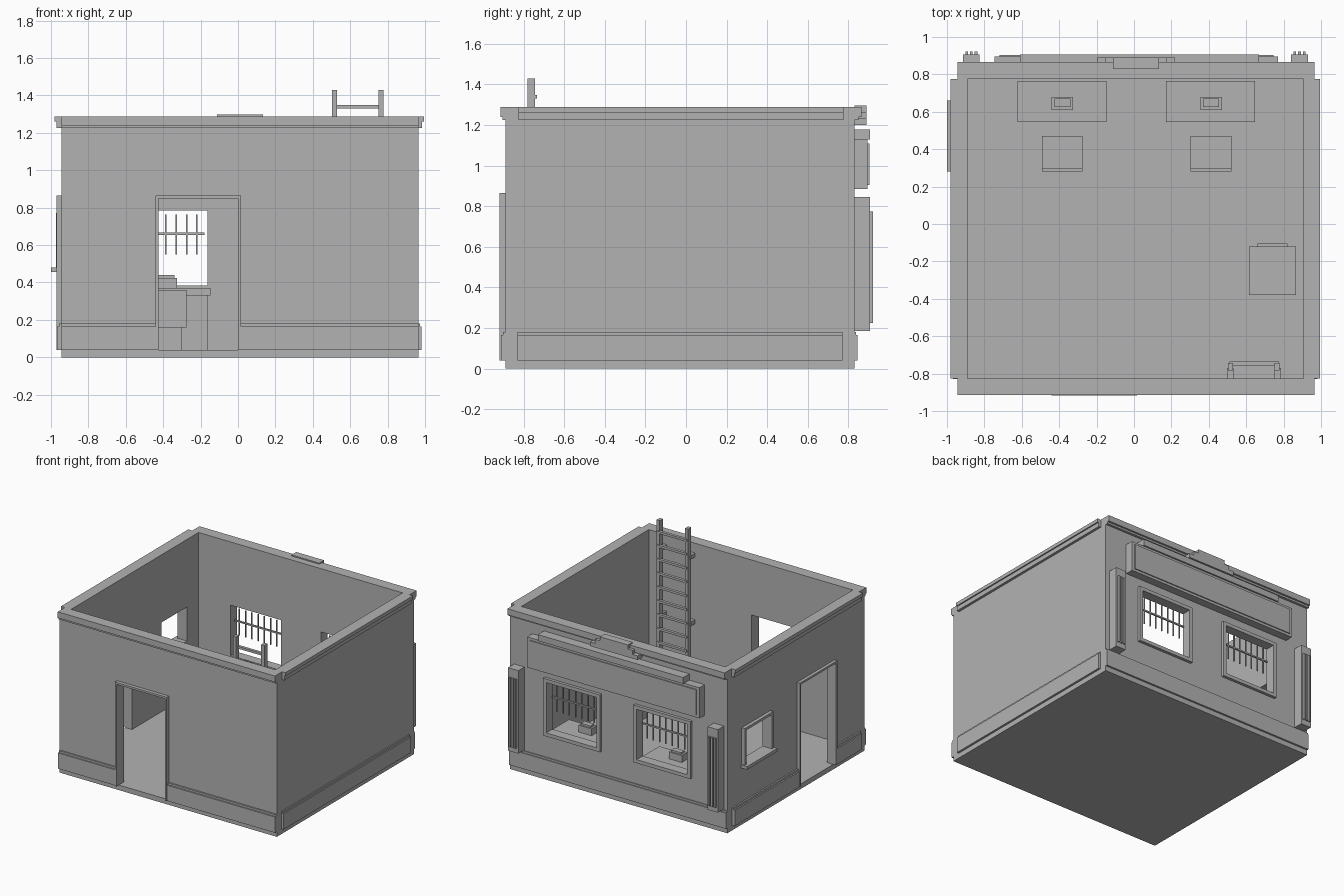
import bpy
import bmesh

old = bpy.data.objects.get("Cube")
if old:
    bpy.data.objects.remove(old)

grey = bpy.data.materials.new("plain grey")
grey.use_nodes = True
grey.diffuse_color = (0.45, 0.45, 0.45, 1)
grey.node_tree.nodes["Principled BSDF"].inputs["Base Color"].default_value = (0.45, 0.45, 0.45, 1)


def part(name, *boxes):
    """One object from boxes given as (x0, x1, y0, y1, z0, z1)."""
    bm = bmesh.new()
    for x0, x1, y0, y1, z0, z1 in boxes:
        for v in bmesh.ops.create_cube(bm, size=1)["verts"]:
            v.co = (x1 if v.co.x > 0 else x0,
                    y1 if v.co.y > 0 else y0,
                    z1 if v.co.z > 0 else z0)
    mesh = bpy.data.meshes.new(name)
    bm.to_mesh(mesh)
    bm.free()
    mesh.materials.append(grey)
    obj = bpy.data.objects.new(name, mesh)
    bpy.context.collection.objects.link(obj)
    return obj


def cut(target, *boxes):
    """Cut box-shaped openings and bake the result."""
    cutters = [part("cutter", b) for b in boxes]
    for c in cutters:
        c.hide_render = True
        mod = target.modifiers.new("cut", "BOOLEAN")
        mod.operation = "DIFFERENCE"
        mod.solver = "EXACT"
        mod.object = c
    bpy.context.view_layer.update()
    graph = bpy.context.evaluated_depsgraph_get()
    mesh = bpy.data.meshes.new_from_object(target.evaluated_get(graph))
    target.modifiers.clear()
    target.data = mesh
    for c in cutters:
        bpy.data.objects.remove(c)


def frame(name, u0, u1, z0, z1, d0, d1, w, side=False, bottom=True):
    """Trim around an opening; u runs along the wall, d is its depth."""
    strips = [(u0 - w, u0, z0, z1), (u1, u1 + w, z0, z1), (u0 - w, u1 + w, z1, z1 + w)]
    if bottom:
        strips.append((u0 - w, u1 + w, z0 - w, z0))
    return part(name, *[(d0, d1, a, b, c, d) if side else (a, b, d0, d1, c, d)
                        for a, b, c, d in strips])


# Outer wall faces, inner wall faces, floor and wall top
L, R, F, B = -0.945, 0.965, -0.89, 0.83
IL, IR, IF, IB = -0.89, 0.905, -0.825, 0.775
FLOOR, TOP = 0.04, 1.288
DOOR = (-0.425, 0.0)
SIDE_DOOR = (-0.5, -0.06)
SIDE_WIN = (0.31, 0.63)
CENTRES = (-0.385, 0.41)
HALF = 0.222

# Room shell with doors and windows
room = part("walls_and_floor", (L, R, F, B, 0, TOP))
cut(room,
    (IL, IR, IF, IB, FLOOR, 2),
    (*DOOR, -1.2, -0.7, FLOOR, 0.85),
    (-1.2, -0.7, *SIDE_DOOR, FLOOR, 0.85),
    (-1.2, -0.7, *SIDE_WIN, 0.48, 0.75),
    *[(c - HALF, c + HALF, 0.7, 1.2, 0.385, 0.785) for c in CENTRES])

# Coping, stepped outward at the top
part("front_coping", (L, R, -0.905, F, 1.225, 1.24), (L, R, -0.915, F, 1.24, TOP))
part("back_coping", (L, R, B, 0.85, 1.225, 1.24), (L, R, B, 0.865, 1.24, TOP))
part("left_coping", (-0.97, L, -0.825, 0.775, 1.225, 1.26), (-0.98, L, -0.825, 0.775, 1.26, TOP))
part("right_coping", (R, 0.985, -0.825, 0.775, 1.225, 1.26), (R, 0.995, -0.825, 0.775, 1.26, TOP))


# Skirting with a thin upper lip
def skirting(name, x0, x1, y0, y1, lx0, lx1, ly0, ly1):
    part(name, (x0, x1, y0, y1, FLOOR, 0.165), (lx0, lx1, ly0, ly1, 0.165, 0.18))


for name, a, b in (("front_skirting_left", 0.015, R), ("front_skirting_right", L, -0.44)):
    skirting(name, a, b, -0.912, F, a, b, -0.902, F)
skirting("back_skirting", L, R, B, 0.845, L, R, B, 0.838)
skirting("right_skirting", R, 0.982, -0.83, 0.77, R, 0.974, -0.83, 0.77)
for name, a, b in (("left_skirting_front", -0.83, -0.515), ("left_skirting_back", -0.045, 0.77)):
    skirting(name, -0.968, L, a, b, -0.957, L, a, b)

# Door and side window trim
frame("front_door_frame", *DOOR, FLOOR, 0.85, -0.918, F, 0.016, bottom=False)
frame("side_door_frame", *SIDE_DOOR, FLOOR, 0.85, -0.97, L, 0.016, side=True, bottom=False)
frame("side_window_frame", *SIDE_WIN, 0.48, 0.75, -0.972, L, 0.02, side=True)
part("side_window_sill", (-1.0, L, 0.28, 0.66, 0.455, 0.48))

for c, tag in zip(CENTRES, ("right", "left")):
    # Back window trim and hanging bars
    frame("window_frame_" + tag, c - HALF, c + HALF, 0.385, 0.785, B, 0.853, 0.028)
    bars = [(c + i * 0.055 - 0.004, c + i * 0.055 + 0.004, 0.798, 0.806, 0.55, 0.762)
            for i in range(-3, 4)]
    part("window_bars_" + tag, *bars, (c - 0.205, c + 0.205, 0.796, 0.808, 0.655, 0.666))

    # Counter with a box on top
    part("counter_" + tag,
         (c - 0.222, c + 0.222, 0.56, 0.76, FLOOR, 0.33),
         (c - 0.238, c + 0.238, 0.545, 0.765, 0.33, 0.37))
    part("counter_box_" + tag,
         (c - 0.055, c + 0.06, 0.61, 0.68, 0.37, 0.425),
         (c - 0.04, c + 0.045, 0.625, 0.67, 0.425, 0.44))

    # Chair
    part("chair_" + tag,
         (c - 0.085, c + 0.085, 0.3, 0.45, FLOOR, 0.16),
         (c - 0.108, c + 0.11, 0.28, 0.47, 0.16, 0.205),
         (c - 0.108, c + 0.11, 0.28, 0.3, 0.205, 0.36))

# Sign board with a raised panel and a ledge above
part("sign_board", (-0.745, 0.77, B, 0.895, 0.885, 1.128))
part("sign_panel", (-0.72, 0.745, 0.895, 0.903, 0.905, 1.108))
part("sign_ledge", (-0.61, 0.668, B, 0.907, 1.128, 1.178))

# Stepped crest on the back coping
part("crest", *[(-0.197 + i * 0.043, 0.22 - i * 0.043, B, 0.89, z, z + 0.033)
                for i, z in enumerate((1.2, 1.232, 1.264))])

# Fluted wall pillars
for c, tag in ((-0.87, "right"), (0.885, "left")):
    part("pillar_" + tag, (c - 0.045, c + 0.045, B, 0.907, 0.185, 0.845),
         *[(c + d - 0.007, c + d + 0.007, 0.907, 0.922, 0.225, 0.775)
           for d in (-0.025, 0, 0.025)])

# Ladder on the inside of the front wall
part("ladder_rails", *[(x, x + 0.027, -0.782, -0.743, FLOOR, 1.43) for x in (0.502, 0.752)])
part("ladder_rungs", *[(0.51, 0.775, -0.758, -0.735, 0.12 + i * 0.11, 0.138 + i * 0.11)
                       for i in range(12)])
part("ladder_brackets", *[(x, x + 0.035, IF, -0.77, z, z + 0.03)
                          for x in (0.497, 0.75) for z in (0.15, 0.65, 1.18)])

# Safe with a shallow door
part("safe", (0.615, 0.865, -0.38, -0.12, FLOOR, 0.36), (0.66, 0.82, -0.12, -0.105, 0.09, 0.31))
